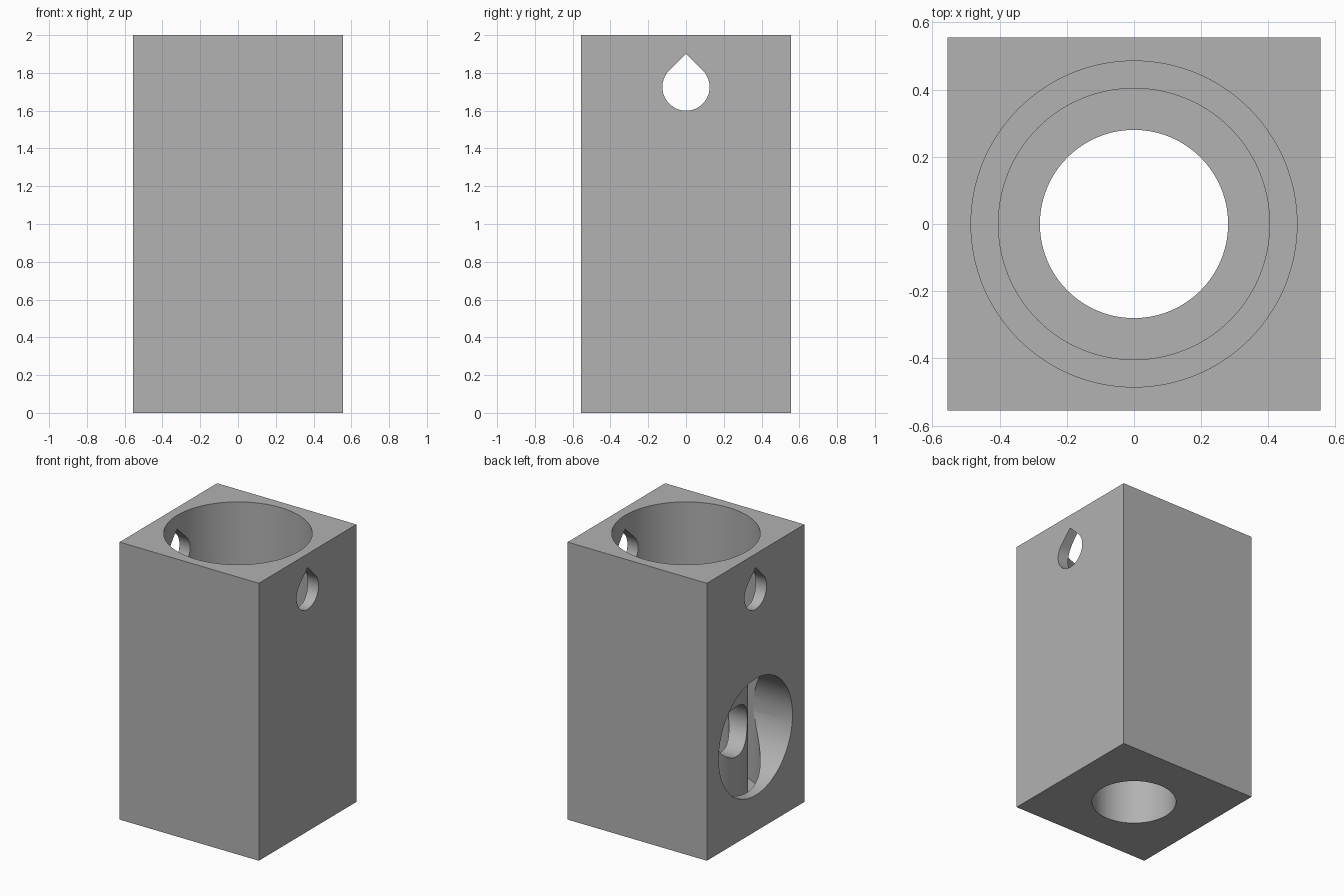
import bpy, math
from mathutils import Matrix

if "Cube" in bpy.data.objects:
    bpy.data.objects.remove(bpy.data.objects["Cube"])

HALF, HEIGHT, FLOOR = 0.555, 2.0, 0.11
PORT_Z, VENT_Z, TUBE_TOP = 0.68, 1.725, 1.25

grey = bpy.data.materials.new("plain_grey")
grey.diffuse_color = (0.445, 0.445, 0.445, 1)
grey.use_nodes = True
grey.node_tree.nodes["Principled BSDF"].inputs["Base Color"].default_value = grey.diffuse_color


def prism(name, profile, low, high, along_x=False, z=0.0):
    """Extrude a 2D profile along z, or along x at height z."""
    n = len(profile)
    if along_x:
        verts = [(h, a, z + b) for h in (low, high) for a, b in profile]
    else:
        verts = [(a, b, h) for h in (low, high) for a, b in profile]
    faces = [tuple(reversed(range(n))), tuple(range(n, 2 * n))]
    faces += [(i, (i + 1) % n, n + (i + 1) % n, n + i) for i in range(n)]
    mesh = bpy.data.meshes.new(name)
    mesh.from_pydata(verts, [], faces)
    mesh.materials.append(grey)
    obj = bpy.data.objects.new(name, mesh)
    bpy.context.collection.objects.link(obj)
    return obj


def circle(r, n=128):
    return [(r * math.cos(2 * math.pi * i / n), r * math.sin(2 * math.pi * i / n)) for i in range(n)]


def teardrop(r, n=72):
    # Round below, 45 degree slopes meeting at a point above
    arc = [math.radians(135 + 270 * i / n) for i in range(n + 1)]
    return [(r * math.cos(a), r * math.sin(a)) for a in arc] + [(0, r * math.sqrt(2))]


def combine(target, other, operation):
    mod = target.modifiers.new(operation.lower(), 'BOOLEAN')
    mod.operation, mod.solver, mod.object = operation, 'EXACT', other
    bpy.context.view_layer.update()
    bpy.context.view_layer.objects.active = target
    bpy.ops.object.modifier_apply(modifier=mod.name)
    bpy.data.objects.remove(other)


# Square outer housing with a wide blind bore
square = [(-HALF, -HALF), (HALF, -HALF), (HALF, HALF), (-HALF, HALF)]
housing = prism("housing", square, 0, HEIGHT)
combine(housing, prism("bore_cutter", circle(0.485), FLOOR, 2.2), 'DIFFERENCE')
# Large side port on the left, and vents through both sides
combine(housing, prism("port_cutter", circle(0.42), -0.8, 0, True, PORT_Z), 'DIFFERENCE')
combine(housing, prism("vent_cutter", teardrop(0.125), -0.8, 0.8, True, VENT_Z), 'DIFFERENCE')

# Inner tube standing on the floor, with a small side hole facing the port
tube = prism("inner_tube", circle(0.405), 0.05, TUBE_TOP)
combine(housing, tube, 'UNION')
combine(housing, prism("tube_bore_cutter", circle(0.28), -0.2, 2.2), 'DIFFERENCE')
combine(housing, prism("tube_hole_cutter", circle(0.18, 96), -0.5, 0, True, PORT_Z), 'DIFFERENCE')

# Smooth round walls, crisp edges
bpy.ops.object.select_all(action='DESELECT')
housing.select_set(True)
bpy.context.view_layer.objects.active = housing
bpy.ops.object.shade_smooth_by_angle(angle=math.radians(30))
